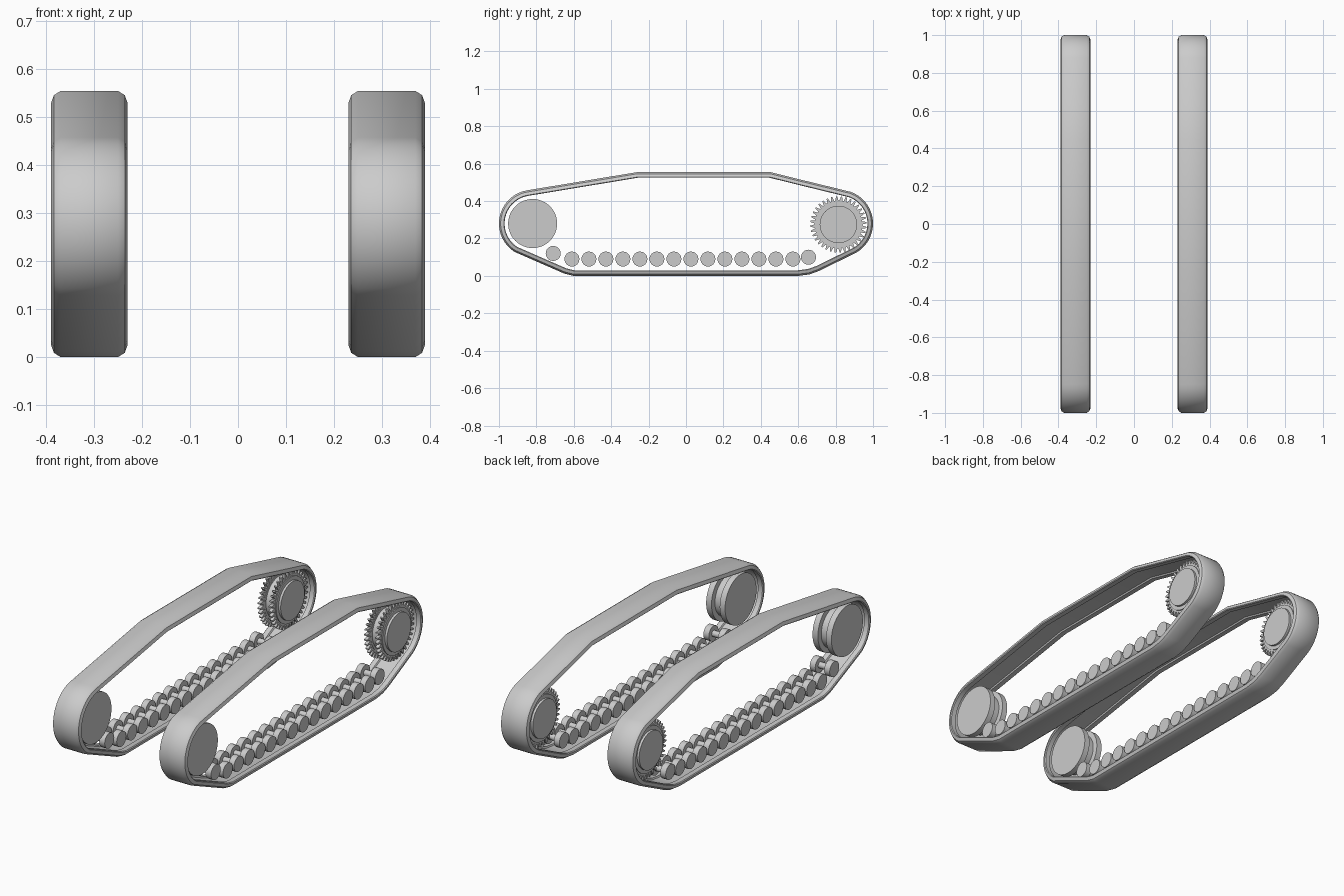
import bpy, bmesh, math
from mathutils import Vector

cube = bpy.data.objects.get("Cube")
if cube:
    bpy.data.objects.remove(cube)

grey = bpy.data.materials.new("light_grey")
grey.use_nodes = True
grey.diffuse_color = (0.6, 0.6, 0.6, 1)
grey.node_tree.nodes["Principled BSDF"].inputs["Base Color"].default_value = grey.diffuse_color


def finish(bm, name, location, angle=35):
    bmesh.ops.recalc_face_normals(bm, faces=bm.faces)
    mesh = bpy.data.meshes.new(name)
    bm.to_mesh(mesh)
    bm.free()
    mesh.materials.append(grey)
    obj = bpy.data.objects.new(name, mesh)
    obj.location = location
    bpy.context.collection.objects.link(obj)
    bpy.ops.object.select_all(action='DESELECT')
    obj.select_set(True)
    bpy.context.view_layer.objects.active = obj
    bpy.ops.object.shade_smooth_by_angle(angle=math.radians(angle))


def bridge(bm, a, b):
    for i in range(len(a)):
        j = (i + 1) % len(a)
        bm.faces.new((a[i], a[j], b[j], b[i]))


def turned(name, profile, location, segments, tooth=0):
    """Solid turned around the x axis from (x, radius) pairs, optionally toothed."""
    bm = bmesh.new()
    rings = []
    for x, r in profile:
        ring = []
        for i in range(segments):
            a = math.tau * i / segments
            rr = r + (tooth if i % 4 in (1, 2) else 0)
            ring.append(bm.verts.new((x, rr * math.cos(a), rr * math.sin(a))))
        rings.append(ring)
    for a, b in zip(rings, rings[1:]):
        bridge(bm, a, b)
    bm.faces.new(rings[0])
    bm.faces.new(rings[-1])
    finish(bm, name, location)


def arc(cy, cz, r, start, end, steps=18):
    angles = [math.radians(start + (end - start) * i / steps) for i in range(steps + 1)]
    return [Vector((cy + r * math.cos(a), cz + r * math.sin(a))) for a in angles]


def mirrored(half):
    """Complete a half profile by mirroring it across x = 0."""
    return [(-x, r) for x, r in half] + [(x, r) for x, r in reversed(half)]


# Side outline of the belt, running counter-clockwise
path = [Vector(p) for p in ((-0.6, 0), (0.6, 0), (0.66, 0.008), (0.71, 0.026))]
path += arc(0.82, 0.28, 0.18, -60, 70)
path += [Vector(p) for p in ((0.62, 0.513), (0.45, 0.555), (-0.26, 0.555))]
path += arc(-0.82, 0.28, 0.18, 99, 237)
path += [Vector((-0.65, 0.012))]

# Belt cross-section as (x, depth): rounded outer edges, shallow inner channel
section = mirrored([(0.06, 0), (0.074, 0.009), (0.08, 0.026), (0.076, 0.03),
                    (0.05, 0.03), (0.046, 0.023)])


def belt(name, x):
    bm = bmesh.new()
    loops = []
    for i, p in enumerate(path):
        d1 = (p - path[i - 1]).normalized()
        d2 = (path[(i + 1) % len(path)] - p).normalized()
        t = (d1 + d2).normalized()
        inward = Vector((-t.y, t.x)) / max(t.dot(d1), 0.5)
        loops.append([bm.verts.new((sx, *(p + inward * d))) for sx, d in section])
    for i, loop in enumerate(loops):
        bridge(bm, loops[i - 1], loop)
    finish(bm, name, (x, 0, 0))


# Spool shapes for the wheels
idler = mirrored([(0.055, 0.131), (0.024, 0.131), (0.022, 0.105)])
roller = mirrored([(0.058, 0.04), (0.026, 0.04), (0.026, 0.016)])
hub = mirrored([(0.058, 0.1), (0.046, 0.1), (0.046, 0.12), (0.022, 0.12), (0.022, 0.108)])

roller_spots = [(-0.61 + 0.0909 * i, 0.09) for i in range(14)]
roller_spots += [(-0.71, 0.12), (0.655, 0.1)]

for side, x in (("left", 0.31), ("right", -0.31)):
    belt(side + "_track_belt", x)
    turned(side + "_idler_wheel", idler, (x, -0.82, 0.28), 48)
    # Drive sprocket: hub with two toothed rings
    turned(side + "_sprocket_hub", hub, (x, 0.815, 0.275), 48)
    for n, dx in enumerate((-0.032, 0.032)):
        turned(f"{side}_sprocket_teeth_{n + 1}", [(-0.009, 0.128), (0.009, 0.128)],
               (x + dx, 0.815, 0.275), 4 * 36, 0.023)
    for n, (y, z) in enumerate(roller_spots):
        turned(f"{side}_road_wheel_{n + 1}", roller, (x, y, z), 24)
